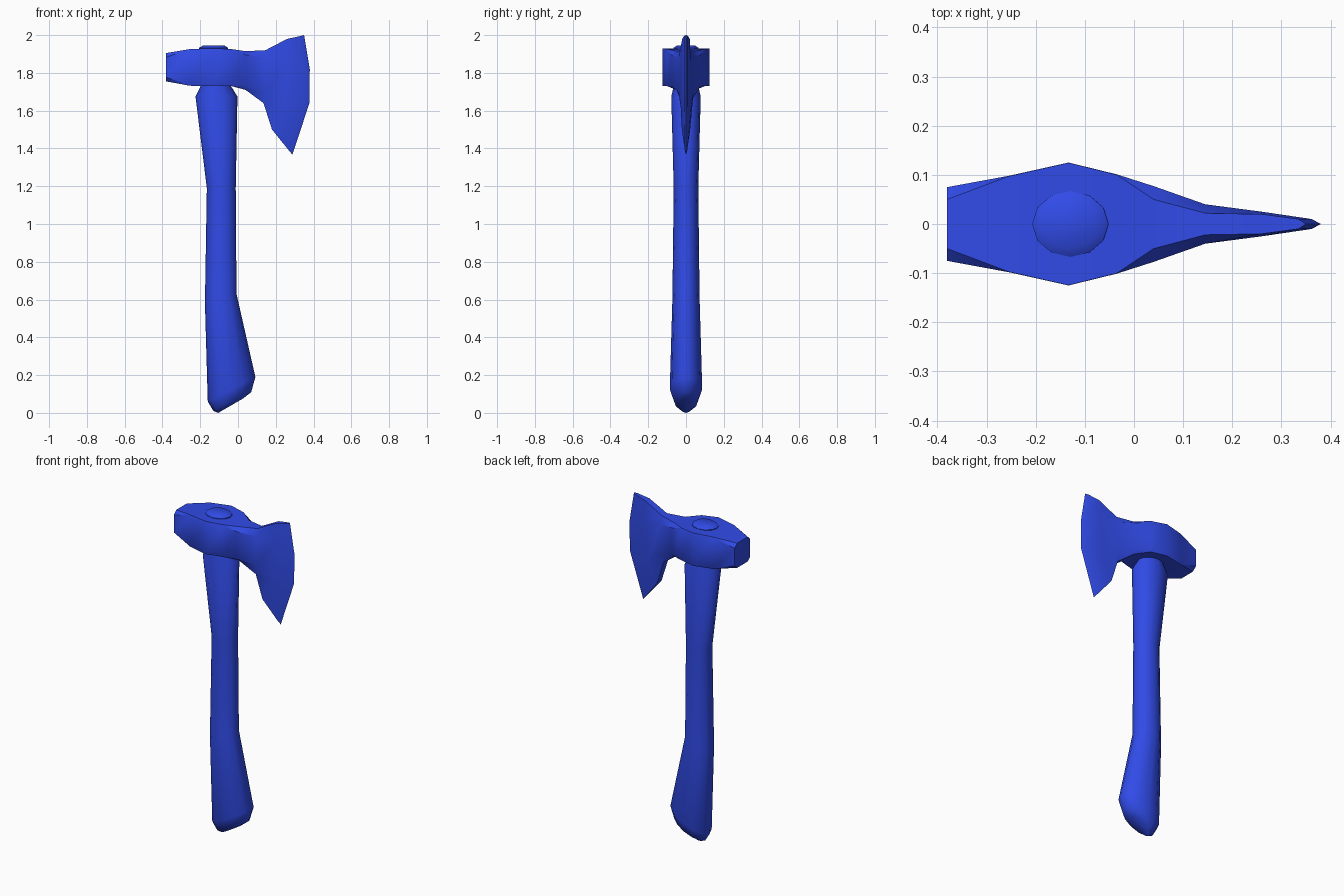
import bpy, bmesh
from math import cos, sin, pi

if "Cube" in bpy.data.objects:
    bpy.data.objects.remove(bpy.data.objects["Cube"])

blue = bpy.data.materials.new("blue")
blue.diffuse_color = (0.03, 0.07, 0.8, 1)
blue.use_nodes = True
blue.node_tree.nodes["Principled BSDF"].inputs["Base Color"].default_value = blue.diffuse_color


def loft(name, rings, angle):
    """Skin a list of equal-length point rings, capping both ends."""
    bm = bmesh.new()
    loops = [[bm.verts.new(p) for p in r] for r in rings]
    n = len(loops[0])
    for a, b in zip(loops, loops[1:]):
        for i in range(n):
            j = (i + 1) % n
            bm.faces.new((a[i], a[j], b[j], b[i]))
    bm.faces.new(loops[0][::-1])
    bm.faces.new(loops[-1])
    bmesh.ops.remove_doubles(bm, verts=bm.verts, dist=0.0005)
    bmesh.ops.recalc_face_normals(bm, faces=bm.faces)
    me = bpy.data.meshes.new(name)
    bm.to_mesh(me)
    bm.free()
    ob = bpy.data.objects.new(name, me)
    bpy.context.collection.objects.link(ob)
    me.materials.append(blue)
    bpy.ops.object.select_all(action='DESELECT')
    ob.select_set(True)
    bpy.context.view_layer.objects.active = ob
    bpy.ops.object.shade_smooth_by_angle(angle=angle)
    return ob


def oval(xl, zl, xr, zr, ry, n=12):
    """Oval ring spanning a (possibly tilted) line from left to right."""
    pts = []
    for i in range(n):
        c, s = cos(2 * pi * i / n), sin(2 * pi * i / n)
        t = (1 + c) / 2
        pts.append((xl + (xr - xl) * t, ry * s, zl + (zr - zl) * t))
    return pts


# Handle: slanted butt, slim grip, flared shoulder, plug through the head
loft("handle", [oval(*r) for r in (
    (-0.105, 0.00, 0.025, 0.075, 0.03),
    (-0.13, 0.01, 0.07, 0.11, 0.062),
    (-0.16, 0.06, 0.092, 0.19, 0.086),
    (-0.175, 0.58, -0.008, 0.63, 0.072),
    (-0.165, 1.19, -0.012, 1.19, 0.065),
    (-0.225, 1.675, -0.003, 1.675, 0.078),
    (-0.195, 1.735, -0.04, 1.735, 0.064),
    (-0.207, 1.932, -0.052, 1.932, 0.067),
    (-0.185, 1.945, -0.072, 1.945, 0.048),
)], 0.8)


def section(top, upper, lower, bottom):
    """Mirrored eight-point section; each point is (x, z, half thickness)."""
    half = (top, upper, lower, bottom)
    return ([(x, y, z) for x, z, y in half] +
            [(x, -y, z) for x, z, y in reversed(half)])


def upright(x, zb, zt, chamfer, w, t):
    return section((x, zt, t), (x, zt - chamfer, w),
                   (x, zb + chamfer, w), (x, zb, t))


# Head: poll, eye, neck, then the fanned blade
head = [upright(*s) for s in (
    (-0.38, 1.755, 1.905, 0.022, 0.075, 0.05),
    (-0.255, 1.732, 1.926, 0.002, 0.098, 0.097),
    (-0.133, 1.73, 1.93, 0.001, 0.125, 0.1245),
    (-0.035, 1.73, 1.926, 0.002, 0.101, 0.1),
    (0.04, 1.71, 1.915, 0.02, 0.077, 0.05),
)]
head += [
    section((0.145, 1.92, 0.022), (0.145, 1.88, 0.04),
            (0.145, 1.70, 0.04), (0.135, 1.64, 0.022)),
    section((0.26, 1.98, 0.02), (0.26, 1.86, 0.025),
            (0.235, 1.62, 0.028), (0.18, 1.50, 0.022)),
    section((0.335, 1.996, 0.01), (0.362, 1.82, 0.01),
            (0.36, 1.64, 0.01), (0.272, 1.386, 0.006)),
    section((0.35, 2.0, 0), (0.38, 1.82, 0),
            (0.378, 1.64, 0), (0.288, 1.367, 0)),
]
loft("axe_head", head, 0.6)
